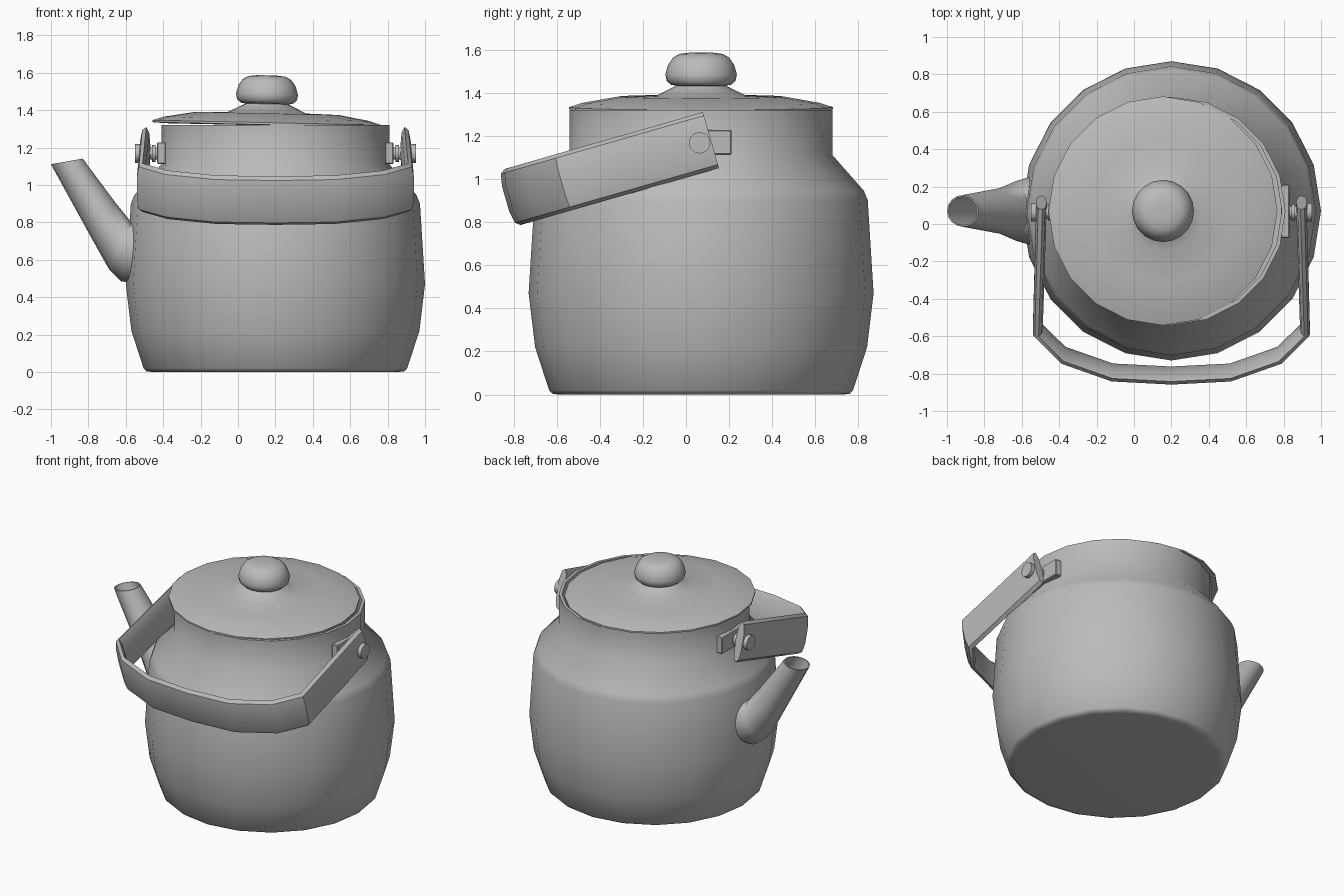
import bpy, bmesh, math
from mathutils import Vector, Matrix

if "Cube" in bpy.data.objects:
    bpy.data.objects.remove(bpy.data.objects["Cube"])

CX, CY = 0.2, 0.07          # axis of the pot
grey = bpy.data.materials.new("grey_metal")
grey.diffuse_color = (0.5, 0.5, 0.5, 1)
grey.use_nodes = True
grey.node_tree.nodes["Principled BSDF"].inputs["Base Color"].default_value = grey.diffuse_color


def finish(name, bm, angle=45):
    bmesh.ops.remove_doubles(bm, verts=bm.verts, dist=1e-5)
    bmesh.ops.recalc_face_normals(bm, faces=bm.faces)
    me = bpy.data.meshes.new(name)
    bm.to_mesh(me)
    bm.free()
    ob = bpy.data.objects.new(name, me)
    bpy.context.collection.objects.link(ob)
    me.materials.append(grey)
    bpy.ops.object.select_all(action='DESELECT')
    ob.select_set(True)
    bpy.context.view_layer.objects.active = ob
    bpy.ops.object.shade_smooth_by_angle(angle=math.radians(angle))
    return ob


def loft(name, rings, angle=45):
    """Skin closed rings of points and cap both ends."""
    bm = bmesh.new()
    vs = [[bm.verts.new(p) for p in r] for r in rings]
    n = len(rings[0])
    for a, b in zip(vs, vs[1:]):
        for i in range(n):
            j = (i + 1) % n
            bm.faces.new((a[i], a[j], b[j], b[i]))
    bm.faces.new(vs[0])
    bm.faces.new(vs[-1])
    return finish(name, bm, angle)


def lathe(name, profile, cx, cy, sides=20, tilt=0, angle=45):
    rings = []
    for r, z in profile:
        ring = []
        for i in range(sides):
            a = math.tau * i / sides
            dx = r * math.cos(a)
            ring.append((cx + dx, cy + r * math.sin(a), z + tilt * dx))
        rings.append(ring)
    return loft(name, rings, angle)


# Pot: outer wall, rim, inner wall
lathe("pot_body", [(0.66, 0), (0.69, 0.004), (0.705, 0.02), (0.77, 0.22), (0.8, 0.47),
                   (0.773, 0.9), (0.755, 0.945), (0.61, 1.11), (0.61, 1.32),
                   (0.59, 1.32), (0.59, 1.11), (0.73, 0.94), (0.77, 0.47),
                   (0.74, 0.22), (0.66, 0.03)], CX, CY, angle=50)

# Lid, resting slightly askew
LX, TILT = 0.155, -0.022
lathe("lid", [(0.55, 1.318), (0.612, 1.322), (0.612, 1.333), (0.55, 1.353), (0.385, 1.382),
              (0.21, 1.386), (0.12, 1.43), (0.1, 1.45)], LX, CY, tilt=TILT, angle=40)

# Lid knob
lathe("lid_knob", [(0.1, 1.43), (0.14, 1.437), (0.16, 1.455), (0.166, 1.485), (0.153, 1.53),
                   (0.13, 1.563), (0.1, 1.58), (0.05, 1.586)],
      LX, CY, sides=20, tilt=TILT, angle=50)

# Spout: (outer x, outer z, inner x, inner z, half width) from base to tip, then inside
sections = [(-0.52, 0.47, -0.42, 0.85, 0.18), (-0.625, 0.485, -0.5, 0.84, 0.18),
            (-0.69, 0.55, -0.57, 0.80, 0.16), (-0.78, 0.71, -0.655, 0.905, 0.122),
            (-1.0, 1.11, -0.83, 1.14, 0.085), (-0.992, 1.112, -0.838, 1.139, 0.077),
            (-0.765, 0.71, -0.67, 0.89, 0.1)]
rings = []
for x0, z0, x1, z1, w in sections:
    a, b = Vector((x0, CY, z0)), Vector((x1, CY, z1))
    mid, half = (a + b) / 2, (b - a) / 2
    rings.append([mid + half * math.cos(t) + Vector((0, w * math.sin(t), 0))
                  for t in (math.tau * i / 16 for i in range(16))])
loft("spout", rings, 50)

# Carrying handle: lens-shaped strap swept along a U, dropped forward by 16 degrees
half_path = [(0.69, 0), (0.71, 0.707), (0.575, 0.845), (0.315, 0.94)]
path = half_path + [(0, 0.957)] + [(-x, u) for x, u in reversed(half_path)]
path = [Vector(p) for p in path]
lens = [(0.135, 0), (0.118, 0.022), (0.06, 0.033), (-0.06, 0.033), (-0.118, 0.022),
        (-0.135, 0), (-0.1, -0.016), (0, -0.024), (0.1, -0.016)]
ang = math.radians(16)
along = Vector((0, -math.cos(ang), -math.sin(ang)))
across = Vector((0, -math.sin(ang), math.cos(ang)))
start = Vector((CX, 0.115, 1.18))
rings = []
for i, p in enumerate(path):
    d0 = (p - path[max(i - 1, 0)]).normalized()
    d1 = (path[min(i + 1, len(path) - 1)] - p).normalized()
    t = (d0 + d1).normalized()
    n = Vector((-t.y, t.x))
    if n.dot(p - Vector((0, 0.3))) < 0:
        n = -n
    rings.append([start + Vector((p.x + n.x * o, 0, 0)) + along * (p.y + n.y * o) + across * w
                  for w, o in lens])
loft("carrying_handle", rings, 40)


# Handle fittings, one set per side
def box(name, lo, hi):
    lo, hi = Vector(lo), Vector(hi)
    bm = bmesh.new()
    bmesh.ops.create_cube(bm, size=1)
    for v in bm.verts:
        v.co = Vector([(lo[k] + hi[k]) / 2 + v.co[k] * abs(hi[k] - lo[k]) for k in range(3)])
    bmesh.ops.bevel(bm, geom=bm.edges[:], offset=0.005, segments=1, affect='EDGES')
    finish(name, bm, 30)


def bolt_part(name, x0, x1, r, sides):
    bm = bmesh.new()
    bmesh.ops.create_cone(bm, cap_ends=True, segments=sides, radius1=r, radius2=r,
                          depth=abs(x1 - x0),
                          matrix=Matrix.Translation(((x0 + x1) / 2, 0.063, 1.168))
                          @ Matrix.Rotation(math.pi / 2, 4, 'Y'))
    finish(name, bm, 40)


for side, s in (("left", -1), ("right", 1)):
    box(side + "_bracket", (CX + s * 0.585, -0.075, 1.112), (CX + s * 0.632, 0.212, 1.228))
    bolt_part(side + "_pin", CX + s * 0.6, CX + s * 0.73, 0.033, 12)
    bolt_part(side + "_washer", CX + s * 0.641, CX + s * 0.66, 0.045, 12)
    bolt_part(side + "_bolt_head", CX + s * 0.725, CX + s * 0.752, 0.05, 12)
